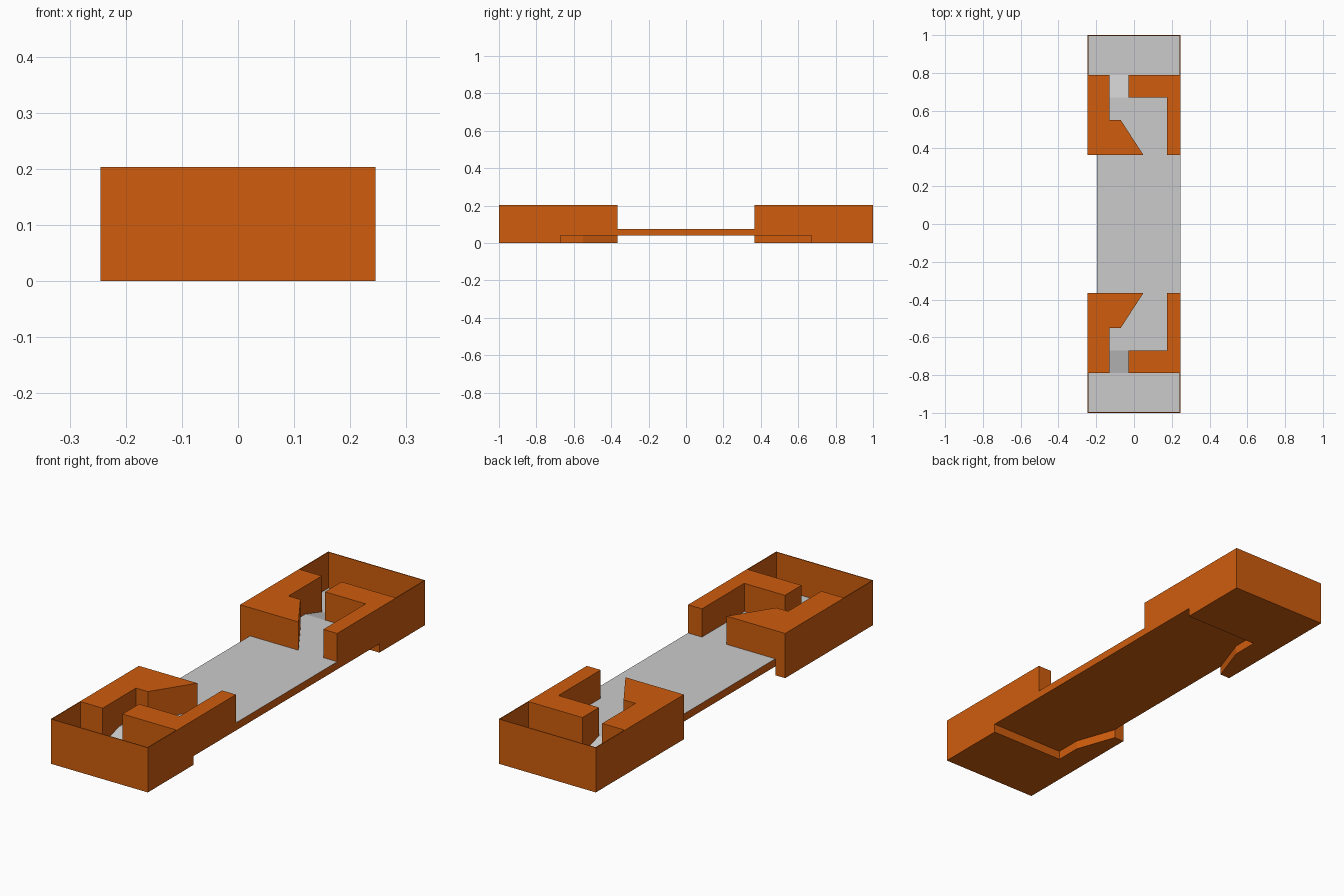
import bpy, bmesh

if "Cube" in bpy.data.objects:
    bpy.data.objects.remove(bpy.data.objects["Cube"])

def material(name, rgb):
    m = bpy.data.materials.new(name)
    m.diffuse_color = (*rgb, 1)
    m.use_nodes = True
    m.node_tree.nodes["Principled BSDF"].inputs["Base Color"].default_value = m.diffuse_color
    return m

ORANGE = material("orange", (0.62, 0.108, 0.004))
GREY = material("light grey", (0.60, 0.60, 0.60))

W, T = 0.245, 0.004                      # half width, thin wall
FLOOR, DECK, TOP = 0.04, 0.075, 0.204    # heights
Y0, Y1, Y2, Y3 = 0.365, 0.67, 0.79, 1.0  # block start, recess end, pocket start, end


def prism(name, points, offset, grey_top=False, mirror=True):
    """Extrude a closed outline of 3D points; up-facing faces may be grey."""
    bm = bmesh.new()
    face = bm.faces.new([bm.verts.new(p) for p in points])
    ext = bmesh.ops.extrude_face_region(bm, geom=[face], use_keep_orig=True)
    bmesh.ops.translate(bm, vec=offset,
                        verts=[g for g in ext["geom"] if isinstance(g, bmesh.types.BMVert)])
    bmesh.ops.recalc_face_normals(bm, faces=bm.faces)
    for f in bm.faces:
        f.material_index = 1 if grey_top and f.normal.z > 0.5 else 0
    me = bpy.data.meshes.new(name)
    bm.to_mesh(me)
    bm.free()
    me.materials.append(ORANGE)
    me.materials.append(GREY)
    ob = bpy.data.objects.new(name, me)
    bpy.context.collection.objects.link(ob)
    if mirror:
        mod = ob.modifiers.new("both ends", "MIRROR")
        mod.use_axis = (False, True, False)
        mod.use_mirror_merge = False
    return ob


# End feet: cut away under the deck, grey pocket floor on top
foot = [(-W, Y0), (-0.195, Y0), (-0.13, 0.55), (-0.13, Y1), (W, Y1), (W, Y3), (-W, Y3)]
prism("end_foot", [(x, y, 0) for x, y in foot], (0, 0, FLOOR), grey_top=True)

# End walls: wedge block, thin pocket rim and hooked block in one outline
wall = [(-W, Y0), (0.05, Y0), (-0.07, 0.55), (-0.13, 0.55), (-0.13, Y2),
        (-W + T, Y2), (-W + T, Y3 - T), (W - T, Y3 - T), (W - T, Y2),
        (-0.03, Y2), (-0.03, Y1), (0.175, Y1), (0.175, Y0),
        (W, Y0), (W, Y3), (-W, Y3)]
prism("end_walls", [(x, y, FLOOR) for x, y in wall], (0, 0, TOP - FLOOR))

# Deck joining both ends, narrower where it sits between the walls
deck = [(-0.195, -Y1), (0.22, -Y1), (0.22, -Y0), (W, -Y0),
        (W, Y0), (0.22, Y0), (0.22, Y1), (-0.195, Y1)]
prism("deck", [(x, y, FLOOR) for x, y in deck], (0, 0, DECK - FLOOR),
      grey_top=True, mirror=False)

# Ramp in the gap from the deck down to the pocket floor
prism("ramp", [(-0.14, Y1, FLOOR), (-0.14, Y1, DECK), (-0.14, Y2, FLOOR)],
      (0.12, 0, 0), grey_top=True)
